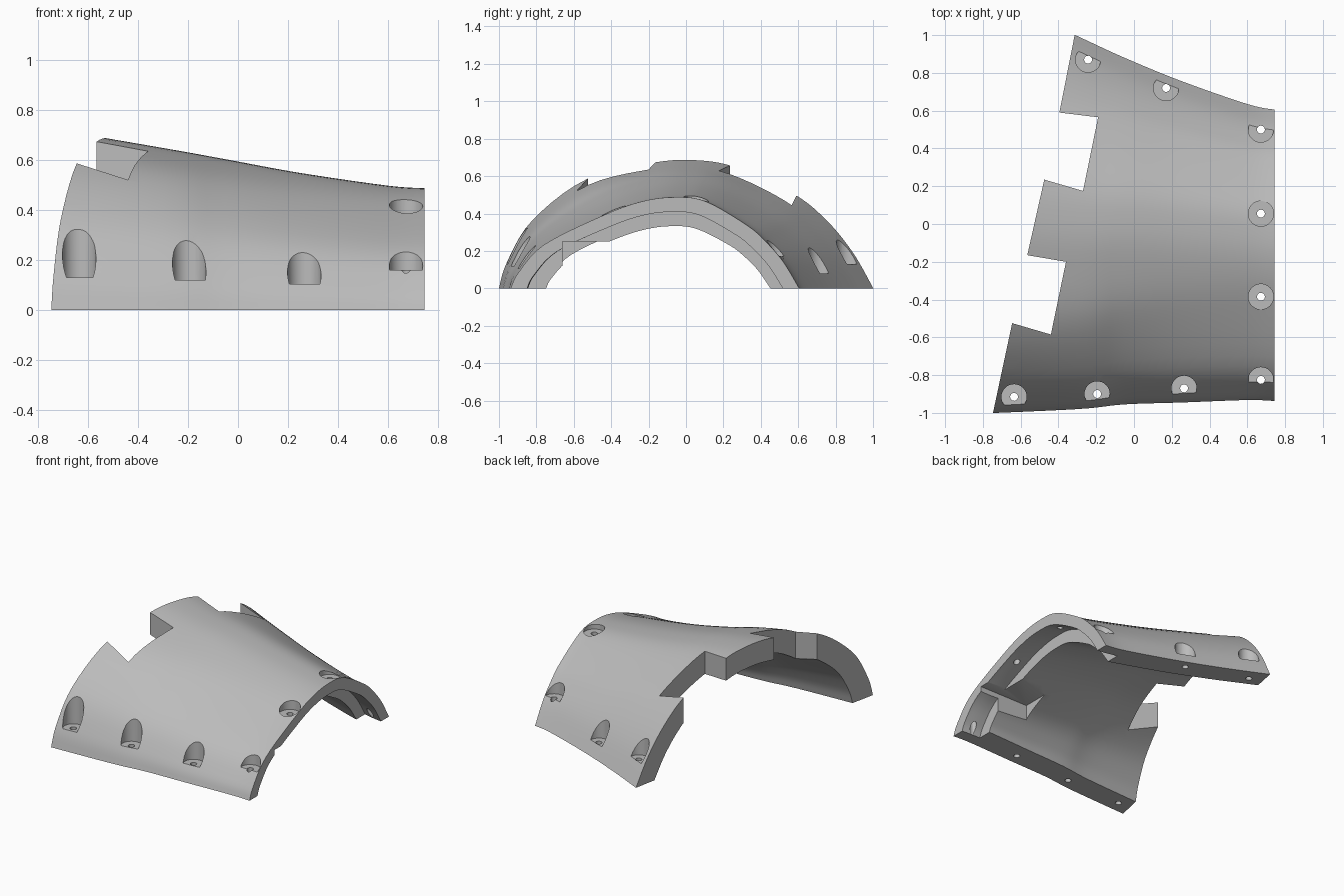
import bpy, bmesh, math

if "Cube" in bpy.data.objects:
    bpy.data.objects.remove(bpy.data.objects["Cube"])

grey = bpy.data.materials.new("plain_grey")
grey.use_nodes = True
grey.diffuse_color = (0.5, 0.5, 0.5, 1)
grey.node_tree.nodes["Principled BSDF"].inputs["Base Color"].default_value = (0.5, 0.5, 0.5, 1)


def spline(pts, n):
    """Smooth curve through points of any dimension, n steps per span."""
    out = []
    for i in range(len(pts) - 1):
        a, b, c, d = (pts[min(max(i + k, 0), len(pts) - 1)] for k in (-1, 0, 1, 2))
        for s in range(n):
            t = s / n
            out.append([q + t * ((r - p) / 2 + t * (p - 2.5 * q + 2 * r - w / 2
                        + t * (1.5 * (q - r) + (w - p) / 2)))
                        for p, q, r, w in zip(a, b, c, d)])
    return out + [list(pts[-1])]


def to_object(name, bm):
    bmesh.ops.recalc_face_normals(bm, faces=bm.faces)
    mesh = bpy.data.meshes.new(name)
    bm.to_mesh(mesh)
    bm.free()
    ob = bpy.data.objects.new(name, mesh)
    bpy.context.collection.objects.link(ob)
    mesh.materials.append(grey)
    return ob


def add_prism(bm, outline, low, high):
    face = bm.faces.new([bm.verts.new((x, y, low)) for x, y in outline])
    top = bmesh.ops.extrude_face_region(bm, geom=[face])["geom"]
    bmesh.ops.translate(bm, vec=(0, 0, high - low),
                        verts=[g for g in top if isinstance(g, bmesh.types.BMVert)])


def circle(x, y, r, n):
    return [(x + r * math.cos(math.tau * i / n), y + r * math.sin(math.tau * i / n))
            for i in range(n)]


def cut(target, name, prisms):
    bm = bmesh.new()
    for p in prisms:
        add_prism(bm, *p)
    cutter = to_object(name, bm)
    cutter.hide_render = True
    mod = target.modifiers.new(name, "BOOLEAN")
    mod.operation = "DIFFERENCE"
    mod.solver = "EXACT"
    mod.object = cutter
    bpy.ops.object.modifier_apply(modifier=name)
    bpy.data.objects.remove(cutter)


# Arch outlines of the wide and narrow ends: span fraction, height fraction
wide = [(0, 0), (.02, .2), (.08, .51), (.21, .83), (.38, .97), (.49, 1),
        (.6, .955), (.76, .775), (.86, .56), (.94, .29), (1, 0)]
narrow = [(0, 0), (.026, .17), (.116, .48), (.32, .8), (.45, .95), (.565, 1),
          (.675, .955), (.82, .69), (.885, .51), (.945, .29), (1, 0)]

# Stations along the shell: x, front foot, back foot, crown height, blend to narrow
STEPS = 6
stations = spline([(-.85, -1.005, 1.25, .742, 0), (-.3, -.98, .995, .648, .22),
                   (-.05, -.955, .88, .603, .5), (.25, -.945, .757, .548, .77),
                   (.6, -.932, .635, .497, .96), (.745, -.937, .605, .487, 1)], STEPS)
rebate = len(stations) - 1 - STEPS


def ring(station, wall):
    x, front, back, crown, blend = station
    mid, half = (front + back) / 2, (back - front) / 2
    curve = spline([(a[0] + (b[0] - a[0]) * blend, a[1] + (b[1] - a[1]) * blend)
                    for a, b in zip(wide, narrow)], 5)
    outer = [(front + 2 * half * t, crown * max(h, 0)) for t, h in curve]
    ky, kz = 1 - wall * 1.12 / half, 1 - wall / crown
    inner = [(mid + (y - mid) * ky, z * kz) for y, z in outer]
    return [(x, y, z) for y, z in outer + inner[::-1]]


# Shell with a thinner recessed lip at the narrow end
rings = [ring(s, .152 + .013 * s[-1]) for s in stations[:rebate + 1]]
rings += [ring(s, .078) for s in stations[rebate:]]
bm = bmesh.new()
rows = [[bm.verts.new(p) for p in r] for r in rings]
for a, b in zip(rows, rows[1:]):
    for i in range(len(a)):
        j = (i + 1) % len(a)
        bm.faces.new((a[i], a[j], b[j], b[i]))
bm.faces.new(rows[0])
bm.faces.new(rows[-1])
bmesh.ops.remove_doubles(bm, verts=bm.verts, dist=1e-5)
shell = to_object("arched_shell", bm)
bpy.context.view_layer.objects.active = shell
shell.select_set(True)

# Slanted toothed edge at the wide end
teeth = [(-1.3, -1.25), (-.80, -1.25), (-.645, -.525), (-.44, -.585), (-.36, -.2),
         (-.565, -.165), (-.475, .235), (-.27, .175), (-.19, .565), (-.395, .59),
         (-.255, 1.3), (-1.3, 1.3)]
cut(shell, "tooth_cutter", [(teeth, -1, 2)])

# Clearance notch under the narrow end
cut(shell, "notch_cutter", [([(.36, -.66), (1, -.66), (1, -.36), (.36, -.36)], -1, .25)])

# Screw pockets and through holes: x, y, pocket floor height
screws = [(-.635, -.915, .13), (-.195, -.9, .12), (.265, -.87, .105), (.672, -.825, .16),
          (.672, -.385, .378), (.672, .055, .455), (.672, .5, .172),
          (-.243, .87, .13), (.17, .72, .08)]
cut(shell, "pocket_cutter", [(circle(x, y, .067, 32), z, z + 1) for x, y, z in screws])
cut(shell, "hole_cutter", [(circle(x, y, .021, 16), -1, 2) for x, y, z in screws])

bpy.ops.object.shade_smooth_by_angle(angle=math.radians(30))
